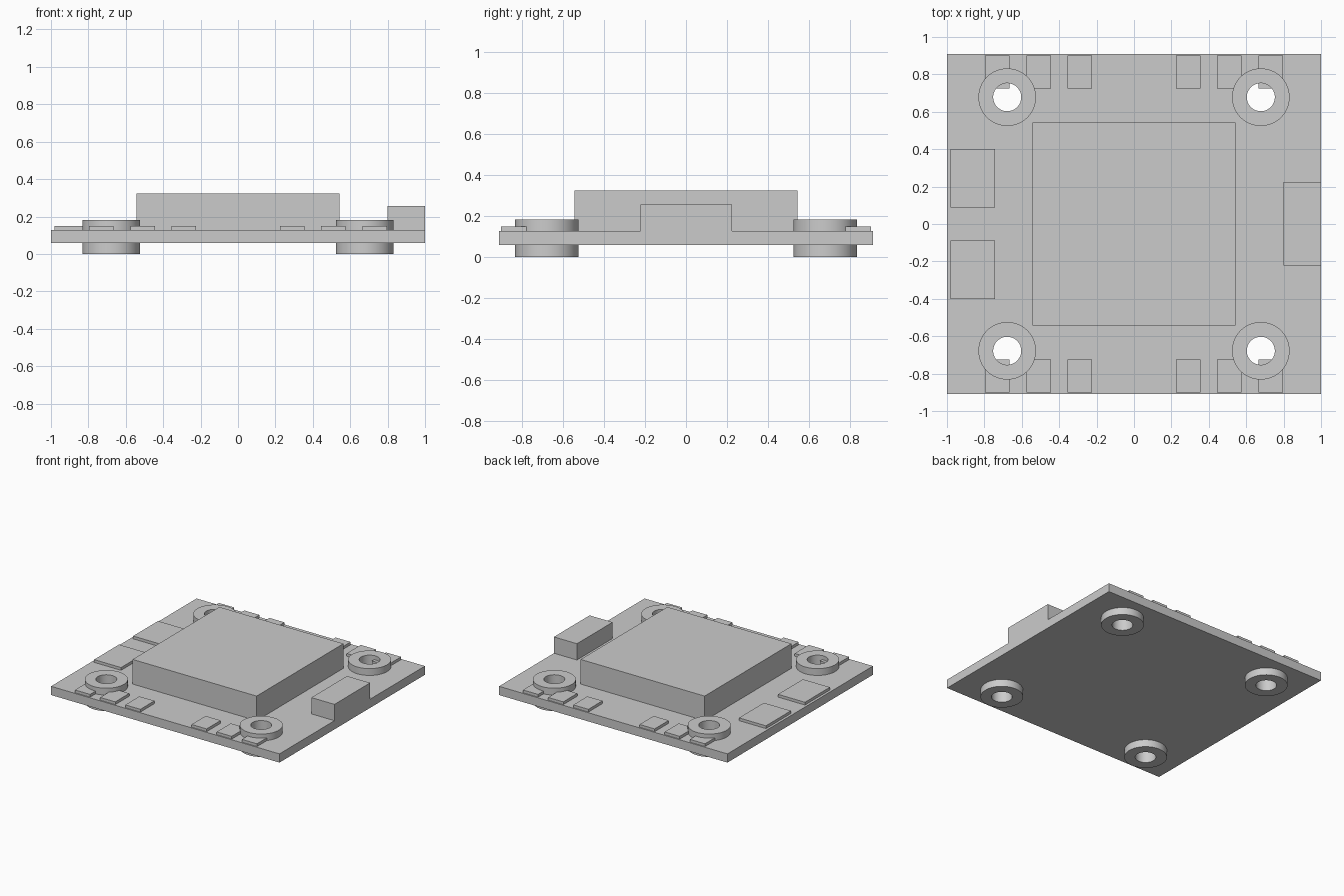
import bpy, bmesh, math
from mathutils import Vector, Matrix

if "Cube" in bpy.data.objects:
    bpy.data.objects.remove(bpy.data.objects["Cube"])

Z_BOT, Z_TOP = 0.058, 0.127      # board underside and top
HOLE = 0.678                     # mounting hole offset in x and y


def box(name, x0, x1, y0, y1, z0, z1):
    bm = bmesh.new()
    bmesh.ops.create_cube(bm, size=1)
    for v in bm.verts:
        v.co = ((x0 + x1) / 2 + v.co.x * (x1 - x0),
                (y0 + y1) / 2 + v.co.y * (y1 - y0),
                (z0 + z1) / 2 + v.co.z * (z1 - z0))
    return finish(name, bm)


def finish(name, bm):
    bmesh.ops.recalc_face_normals(bm, faces=bm.faces)
    mesh = bpy.data.meshes.new(name)
    bm.to_mesh(mesh)
    bm.free()
    ob = bpy.data.objects.new(name, mesh)
    bpy.context.collection.objects.link(ob)
    return ob


def lathe(name, profile, x, y, steps=64):
    """Spin a closed (radius, z) profile round a vertical axis at x, y."""
    bm = bmesh.new()
    rings = []
    for i in range(steps):
        a = 2 * math.pi * i / steps
        rings.append([bm.verts.new((x + r * math.cos(a), y + r * math.sin(a), z))
                      for r, z in profile])
    n = len(profile)
    for i in range(steps):
        p, q = rings[i], rings[(i + 1) % steps]
        for j in range(n):
            k = (j + 1) % n
            bm.faces.new((p[j], q[j], q[k], p[k]))
    return finish(name, bm)


# Circuit board with four mounting holes
board = box("board", -1, 1, -0.91, 0.91, Z_BOT, Z_TOP)
corners = [(sx * HOLE, sy * HOLE) for sx in (-1, 1) for sy in (-1, 1)]
bm = bmesh.new()
for x, y in corners:
    bmesh.ops.create_cone(bm, cap_ends=True, segments=64, radius1=0.11, radius2=0.11,
                          depth=0.4, matrix=Matrix.Translation((x, y, 0.09)))
cutter = finish("hole_cutter", bm)
cutter.hide_render = True
mod = board.modifiers.new("holes", 'BOOLEAN')
mod.operation = 'DIFFERENCE'
mod.object = cutter
bpy.context.view_layer.objects.active = board
bpy.ops.object.modifier_apply(modifier=mod.name)
bpy.data.objects.remove(cutter)

# Rubber grommets: flanges above and below, neck through the board
grommet = [(0.075, 0), (0.154, 0), (0.154, Z_BOT), (0.11, Z_BOT),
           (0.11, Z_TOP), (0.154, Z_TOP), (0.154, 0.181), (0.075, 0.181)]
for x, y in corners:
    ob = lathe("grommet", grommet, x, y)
    bpy.ops.object.select_all(action='DESELECT')
    ob.select_set(True)
    bpy.context.view_layer.objects.active = ob
    bpy.ops.object.shade_smooth_by_angle(angle=math.radians(30))

# Main housing and side connector
box("main_housing", -0.543, 0.543, -0.543, 0.543, Z_TOP, 0.322)
box("side_connector", 0.798, 1, -0.222, 0.224, Z_TOP, 0.256)

# Small solder pads along front and back edges
for sx in (-1, 1):
    for sy in (-1, 1):
        for cx in (0.29, 0.51, 0.731):
            x, y = sx * cx, sy * 0.813
            box("solder_pad", x - 0.066, x + 0.066, y - 0.088, y + 0.088, Z_TOP, 0.149)

# Large power pads on the left edge
for sy in (-1, 1):
    y = sy * 0.244
    box("power_pad", -0.98, -0.744, y - 0.156, y + 0.156, Z_TOP, 0.149)
